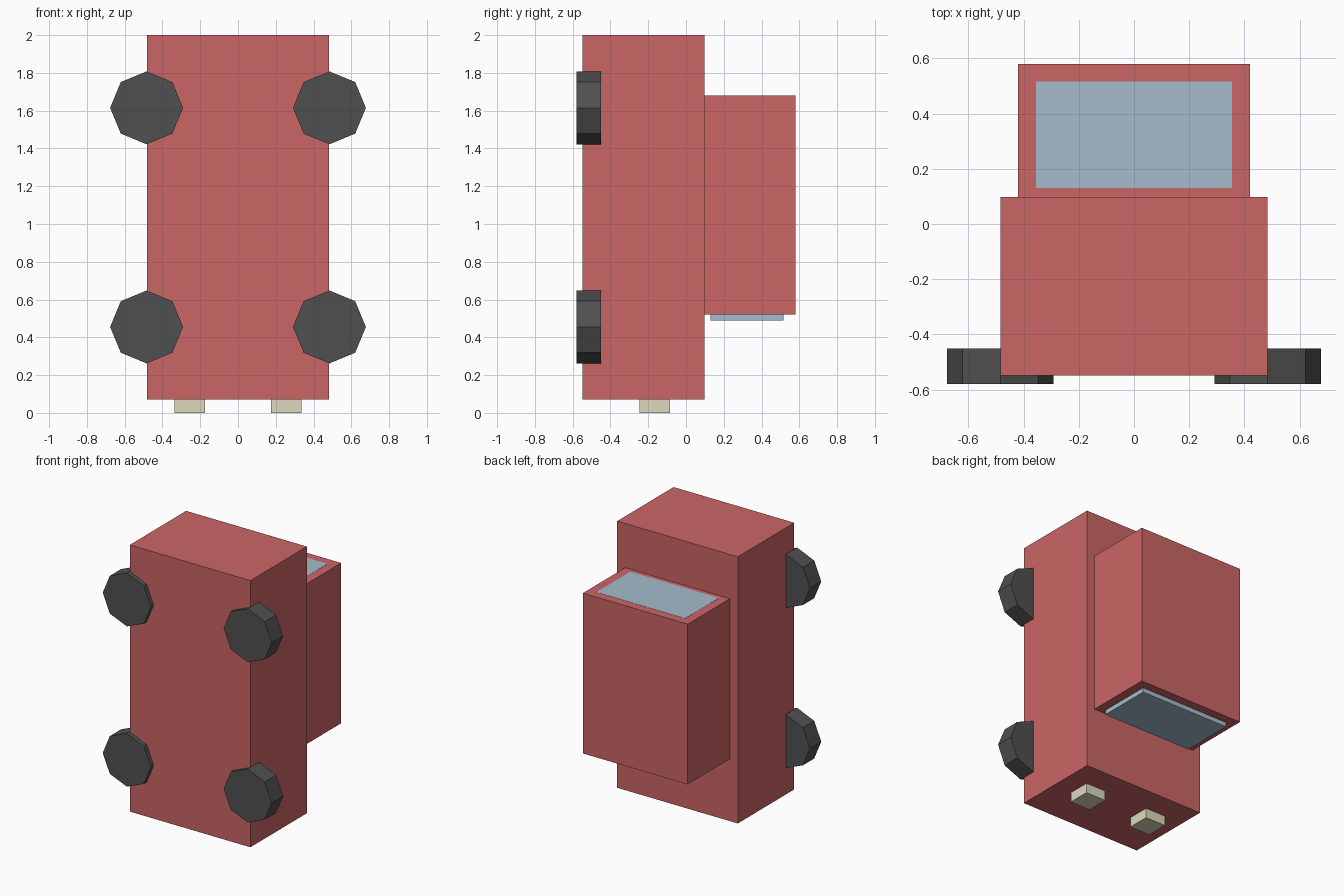
import bpy, math

if "Cube" in bpy.data.objects:
    bpy.data.objects.remove(bpy.data.objects["Cube"])


def material(name, rgb):
    m = bpy.data.materials.new(name)
    m.diffuse_color = (*rgb, 1)
    m.use_nodes = True
    m.node_tree.nodes["Principled BSDF"].inputs["Base Color"].default_value = m.diffuse_color
    return m


RED = material("red_paint", (0.60, 0.13, 0.13))
DARK = material("dark_rubber", (0.08, 0.08, 0.08))
GLASS = material("blue_glass", (0.38, 0.50, 0.61))
CREAM = material("cream_light", (0.73, 0.69, 0.51))


def box(name, x, y, z, mat):
    """Box from (min, max) ranges on each axis."""
    mid = [(a + b) / 2 for a, b in (x, y, z)]
    bpy.ops.mesh.primitive_cube_add(size=1, location=mid)
    ob = bpy.context.object
    ob.name = name
    ob.scale = [b - a for a, b in (x, y, z)]
    bpy.ops.object.transform_apply(location=False, rotation=False, scale=True)
    ob.data.materials.append(mat)
    return ob


# Body and cabin (the car stands on its nose, wheels towards -y)
box("body", (-0.483, 0.483), (-0.548, 0.097), (0.07, 2.0), RED)
box("cabin", (-0.42, 0.42), (0.097, 0.58), (0.52, 1.68), RED)

# Windscreen stands proud of the cabin, rear window lies flush
box("windscreen", (-0.355, 0.355), (0.13, 0.517), (0.488, 0.55), GLASS)
box("rear_window", (-0.355, 0.355), (0.13, 0.517), (1.62, 1.681), GLASS)

for side, s in (("left", -1), ("right", 1)):
    # Headlights on the nose
    x = sorted((s * 0.175, s * 0.335))
    box(f"headlight_{side}", x, (-0.245, -0.085), (0.0, 0.13), CREAM)

    # Eight-sided wheels, axis along y
    for end, z in (("front", 0.455), ("rear", 1.615)):
        bpy.ops.mesh.primitive_cylinder_add(
            vertices=8, radius=0.193, depth=0.129,
            location=(s * 0.484, -0.5155, z), rotation=(math.pi / 2, 0, 0))
        wheel = bpy.context.object
        wheel.name = f"wheel_{end}_{side}"
        wheel.data.materials.append(DARK)
